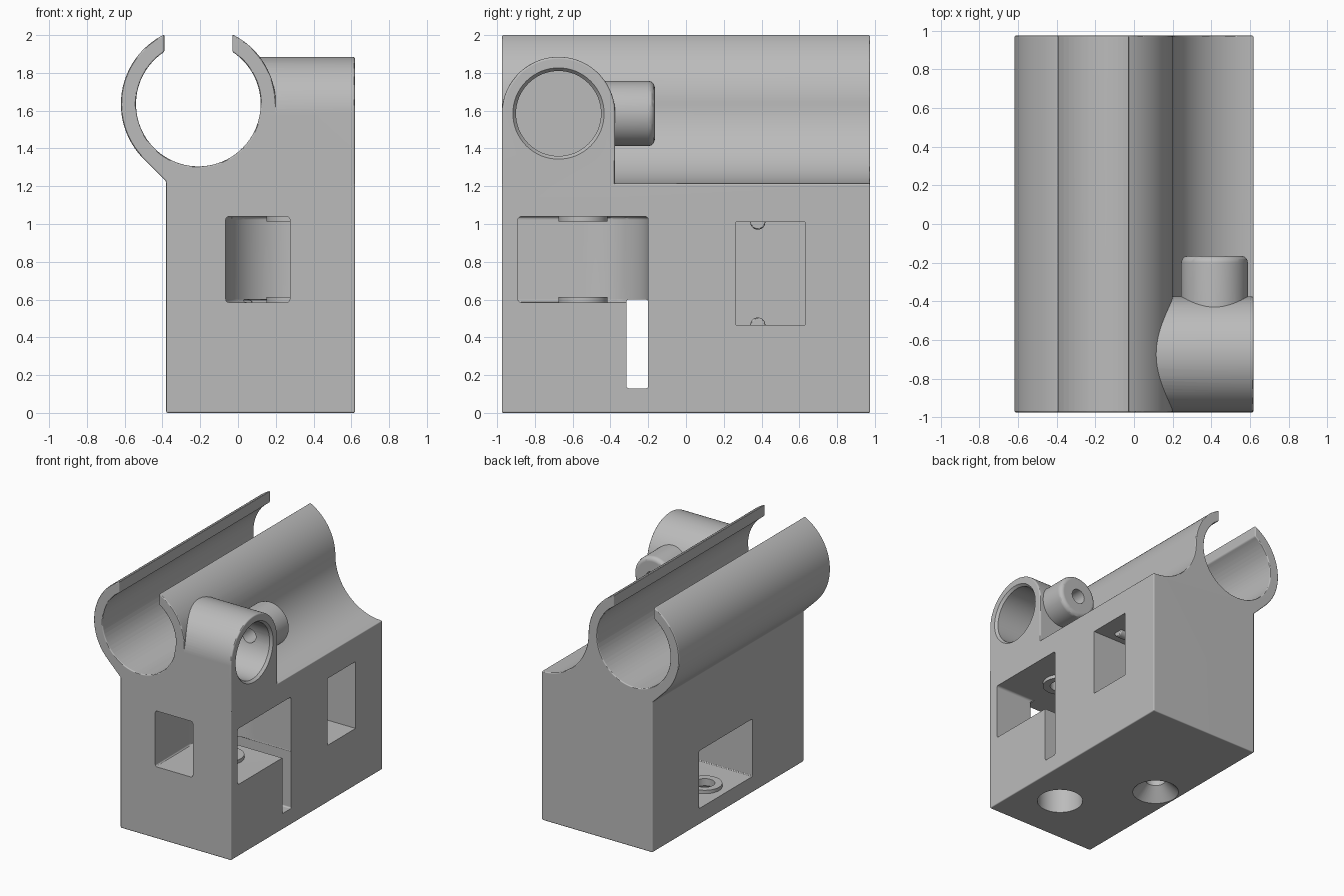
import bpy, bmesh, math
from mathutils import Vector

cube = bpy.data.objects.get("Cube")
if cube:
    bpy.data.objects.remove(cube)

grey = bpy.data.materials.new("plain grey")
grey.use_nodes = True
grey.diffuse_color = (0.5, 0.5, 0.5, 1)
grey.node_tree.nodes["Principled BSDF"].inputs["Base Color"].default_value = (0.5, 0.5, 0.5, 1)


def arc(cx, cy, r, start, end, steps=32):
    """Points along an arc, angles in degrees."""
    angles = [math.radians(start + (end - start) * i / steps) for i in range(steps + 1)]
    return [(cx + r * math.cos(a), cy + r * math.sin(a)) for a in angles]


def place(axis, u, v, w):
    """Put a profile point (u, v) at distance w along the axis."""
    return Vector({"x": (w, u, v), "y": (u, w, v), "z": (u, v, w)}[axis])


def loft(name, axis, rings, bevel=0.0):
    """Solid through a list of (profile points, distance) rings."""
    bm = bmesh.new()
    loops = [[bm.verts.new(place(axis, u, v, w)) for u, v in pts] for pts, w in rings]
    n = len(loops[0])
    for a, b in zip(loops, loops[1:]):
        for i in range(n):
            j = (i + 1) % n
            bm.faces.new((a[i], a[j], b[j], b[i]))
    bm.faces.new(loops[0])
    bm.faces.new(loops[-1])
    bmesh.ops.recalc_face_normals(bm, faces=bm.faces)
    mesh = bpy.data.meshes.new(name)
    bm.to_mesh(mesh)
    bm.free()
    mesh.materials.append(grey)
    ob = bpy.data.objects.new(name, mesh)
    bpy.context.collection.objects.link(ob)
    if bevel:
        mod = ob.modifiers.new("soft_edges", "BEVEL")
        mod.width, mod.segments = bevel, 3
        mod.limit_method, mod.angle_limit = "ANGLE", math.radians(35)
        bake(ob)
    return ob


def prism(name, axis, pts, start, end, bevel=0.0):
    return loft(name, axis, [(pts, start), (pts, end)], bevel)


def rod(name, axis, u, v, r, start, end, bevel=0.0):
    return prism(name, axis, arc(u, v, r, 0, 360, 64)[:-1], start, end, bevel)


def bake(ob):
    """Apply the modifiers of an object."""
    bpy.context.view_layer.update()
    graph = bpy.context.evaluated_depsgraph_get()
    mesh = bpy.data.meshes.new_from_object(ob.evaluated_get(graph))
    ob.modifiers.clear()
    ob.data = mesh


def combine(target, tool, operation):
    mod = target.modifiers.new("combine", "BOOLEAN")
    mod.operation, mod.object, mod.solver = operation, tool, "EXACT"
    bake(target)
    bpy.data.objects.remove(tool)


def add(tool):
    combine(body, tool, "UNION")


def cut(tool):
    combine(body, tool, "DIFFERENCE")


# Main block with the open tube clip on top
cx, cz, outer, inner, gap = -0.21, 1.635, 0.41, 0.33, 0.18
tip_out = math.degrees(math.acos(gap / outer))
tip_in = math.degrees(math.acos(gap / inner))
profile = arc(cx, cz, outer, tip_out, 0)
profile += arc(0.62, cz, 0.42, 180, 270)[1:]
profile += [(0.62, 0), (-0.38, 0), (-0.38, 1.225)]
profile += arc(cx, cz, outer, 225, 180 - tip_out)
profile += arc(cx, cz, inner, 180 - tip_in, 360 + tip_in, 64)
body = prism("clamp_body", "y", profile, -0.975, 0.975, 0.012)

# Cross tube socket with its screw boss
by, bz = -0.675, 1.585
socket = [(by + 0.3, 1.1)] + arc(by, bz, 0.3, 0, 180, 40) + [(by - 0.3, 1.1)]
add(prism("socket", "x", socket, 0.1, 0.62, 0.012))
add(rod("screw_boss", "y", 0.417, bz, 0.173, -0.55, -0.165, 0.035))
cut(rod("clip_bore", "y", cx, cz, inner, -1.1, 1.1))
bore = [(arc(by, bz, r, 0, 360, 64)[:-1], x)
        for r, x in ((0.225, 0.17), (0.225, 0.6), (0.25, 0.63))]
cut(loft("socket_bore", "x", bore))
cut(rod("screw_hole", "y", 0.417, bz, 0.06, -0.6, -0.1))

# Upper pulley pocket, open to the front and the side
ux, uy, pulley = 0.28, -0.545, 0.345
upper = [(0.8, uy - pulley), (0.275, uy - pulley), (0.275, -1.2), (ux - pulley, -1.2)]
upper += arc(ux, uy, pulley, 180, 90) + [(0.8, uy + pulley)]
cut(prism("upper_pocket", "z", upper, 0.585, 1.04, 0.018))

# Lower pulley pocket with a belt slot right through
lx, ly = -0.19, 0.03
lower = [(-0.8, ly - pulley), (0.8, ly - pulley), (0.8, -0.2)]
lower += arc(lx, ly, pulley, -41.8, 90) + [(-0.8, ly + pulley)]
cut(prism("lower_pocket", "z", lower, 0.13, 0.6, 0.012))

# Belt anchor pocket with two small ridges
anchor = [(0.265, 0.465), (0.63, 0.465), (0.63, 1.01), (0.265, 1.01)]
cut(prism("anchor_pocket", "x", anchor, 0.2, 0.8))
for z in (0.465, 1.01):
    add(rod("ridge", "x", 0.38, z, 0.04, 0.15, 0.48, 0.01))

# Raised washers above and below each pulley, then their bolt holes
for x, y, low, high in ((ux, uy, 0.585, 1.04), (lx, ly, 0.13, 0.6)):
    add(rod("low_washer", "z", x, y, 0.13, low - 0.02, low + 0.028))
    add(rod("high_washer", "z", x, y, 0.13, high - 0.028, high + 0.02))
    cut(rod("bolt_hole", "z", x, y, 0.075, -0.1, high + 0.2))
cut(rod("head_recess", "z", ux, uy, 0.173, -0.1, 0.42))
sink = [(arc(lx, ly, r, 0, 360, 64)[:-1], z) for r, z in ((0.185, -0.01), (0.075, 0.1))]
cut(loft("countersink", "z", sink))

# Smooth curved surfaces and keep the flat ones flat
bpy.ops.object.select_all(action="DESELECT")
body.select_set(True)
bpy.context.view_layer.objects.active = body
bpy.ops.object.shade_smooth_by_angle(angle=math.radians(30))
body.modifiers.new("flat_normals", "WEIGHTED_NORMAL").keep_sharp = True
